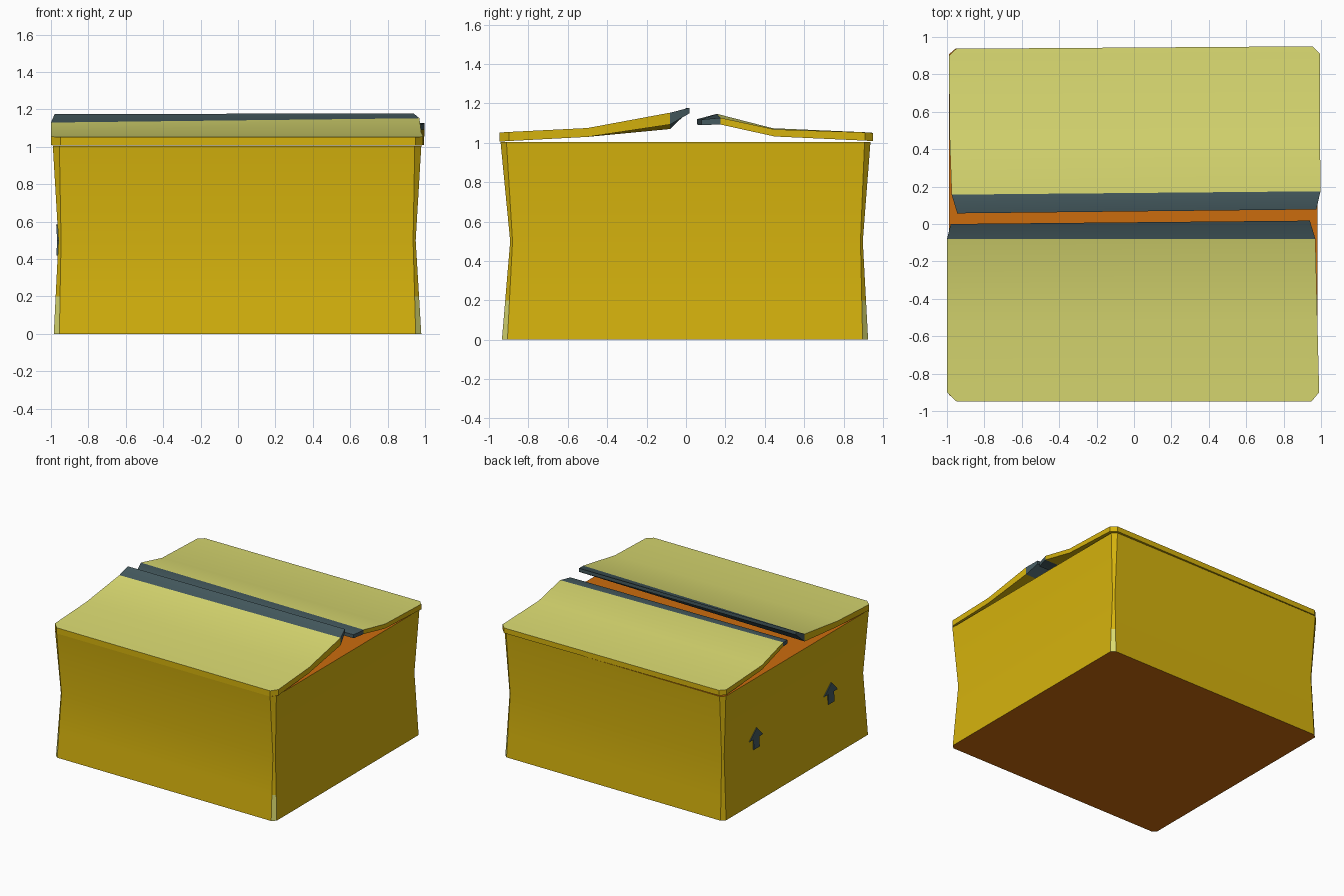
import bpy, bmesh, math

if "Cube" in bpy.data.objects:
    bpy.data.objects.remove(bpy.data.objects["Cube"])


def material(name, rgb):
    m = bpy.data.materials.new(name)
    m.diffuse_color = (*rgb, 1)
    m.use_nodes = True
    m.node_tree.nodes["Principled BSDF"].inputs["Base Color"].default_value = m.diffuse_color
    return m


YELLOW = material("yellow card", (0.67, 0.45, 0.004))
PALE = material("pale flap", (0.70, 0.70, 0.165))
ORANGE = material("orange inside", (0.60, 0.15, 0.004))
DARK = material("dark slate", (0.058, 0.100, 0.112))
MATS = [YELLOW, PALE, ORANGE, DARK]


def finish(name, bm, rule):
    """Turn a bmesh into an object, colouring each face by a rule."""
    bmesh.ops.recalc_face_normals(bm, faces=bm.faces[:])
    bm.normal_update()
    for f in bm.faces:
        f.material_index = rule(f)
    me = bpy.data.meshes.new(name)
    bm.to_mesh(me)
    bm.free()
    for m in MATS:
        me.materials.append(m)
    ob = bpy.data.objects.new(name, me)
    bpy.context.collection.objects.link(ob)
    bpy.ops.object.select_all(action='DESELECT')
    ob.select_set(True)
    bpy.context.view_layer.objects.active = ob
    bpy.ops.object.shade_smooth_by_angle(angle=math.radians(25))
    return ob


# Box body: pinched at the waist, bevelled corners
# each ring: z, left, right, front, back, bevel in x, bevel in y
BASE = (0.0, -0.985, 0.98, -0.935, 0.925, 0.03, 0.028)
WAIST = (0.5, -0.96, 0.95, -0.893, 0.898, 0.014, 0.012)
TOP = (1.004, -0.99, 0.98, -0.942, 0.937, 0.035, 0.03)


def mix(a, b, t):
    return [p + (q - p) * t for p, q in zip(a, b)]


def make_body():
    bm = bmesh.new()
    rings = []
    for z, l, r, f, b, cx, cy in (BASE, mix(BASE, WAIST, 0.4), WAIST, TOP):
        pts = [(l + cx, f), (r - cx, f), (r, f + cy), (r, b - cy),
               (r - cx, b), (l + cx, b), (l, b - cy), (l, f + cy)]
        rings.append([bm.verts.new((x, y, z)) for x, y in pts])
    for a, b in zip(rings, rings[1:]):
        for i in range(8):
            j = (i + 1) % 8
            bm.faces.new((a[i], a[j], b[j], b[i]))
    bm.faces.new(rings[0])
    bm.faces.new(rings[-1])

    def rule(f):
        n, c = f.normal, f.calc_center_median()
        if abs(n.z) > 0.9:
            return 2
        corner = abs(n.x) > 0.3 and abs(n.y) > 0.3
        # pale worn patch at the foot of three corners
        if corner and c.z < 0.2 and not (c.x < 0 and c.y > 0):
            return 1
        return 0
    finish("box_body", bm, rule)


# Top flaps: bent sheets with a dark strip along the seam
# rows from outer edge to seam: left x, y, z, right x, y, z, thickness
FRONT = [(-0.95, -0.948, 1.052, 0.95, -0.948, 1.052, 0.046),
         (-1.0, -0.90, 1.055, 0.99, -0.90, 1.055, 0.046),
         (-1.0, -0.50, 1.075, 0.98, -0.50, 1.075, 0.045),
         (-1.0, -0.08, 1.13, 0.97, -0.08, 1.153, 0.06),
         (-0.98, 0.0, 1.176, 0.94, 0.018, 1.178, 0.028)]
BACK = [(-0.95, 0.937, 1.052, 0.955, 0.95, 1.05, 0.042),
        (-0.99, 0.90, 1.054, 0.995, 0.91, 1.053, 0.042),
        (-0.985, 0.44, 1.074, 0.995, 0.45, 1.068, 0.036),
        (-0.975, 0.157, 1.147, 0.997, 0.175, 1.127, 0.034),
        (-0.945, 0.057, 1.12, 0.975, 0.078, 1.118, 0.028)]


def make_flap(name, rows):
    bm = bmesh.new()
    rings = []
    for lx, ly, lz, rx, ry, rz, t in rows:
        rings.append([bm.verts.new(p) for p in
                      ((lx, ly, lz), (rx, ry, rz), (rx, ry, rz - t), (lx, ly, lz - t))])
    strip = set(rings[-1])
    for a, b in zip(rings, rings[1:]):
        for i in range(4):
            j = (i + 1) % 4
            bm.faces.new((a[i], a[j], b[j], b[i]))
    bm.faces.new(rings[0])
    bm.faces.new(rings[-1])

    def rule(f):
        if any(v in strip for v in f.verts):
            return 3
        return 1 if f.normal.z > 0.7 else 0
    finish(name, bm, rule)


# Arrow marks: thin plates following the left wall
def wall_x(z):
    if z < 0.5:
        return mix(BASE, WAIST, z / 0.5)[1]
    return mix(WAIST, TOP, (z - 0.5) / 0.504)[1]


def make_arrow(name, y):
    bm = bmesh.new()
    head = [(-0.085, 0.5), (0.085, 0.5), (0, 0.585)]
    stem = [(-0.037, 0.42), (0.037, 0.42), (0.037, 0.5), (-0.037, 0.5)]
    for shape in (head, stem):
        out = [bm.verts.new((wall_x(z) - 0.007, y + dy, z)) for dy, z in shape]
        inn = [bm.verts.new((wall_x(z) + 0.002, y + dy, z)) for dy, z in shape]
        n = len(shape)
        bm.faces.new(out)
        bm.faces.new(inn)
        for i in range(n):
            j = (i + 1) % n
            bm.faces.new((out[i], out[j], inn[j], inn[i]))
    finish(name, bm, lambda f: 3)


make_body()
make_flap("front_flap", FRONT)
make_flap("back_flap", BACK)
make_arrow("back_arrow_mark", 0.485)
make_arrow("front_arrow_mark", -0.465)
